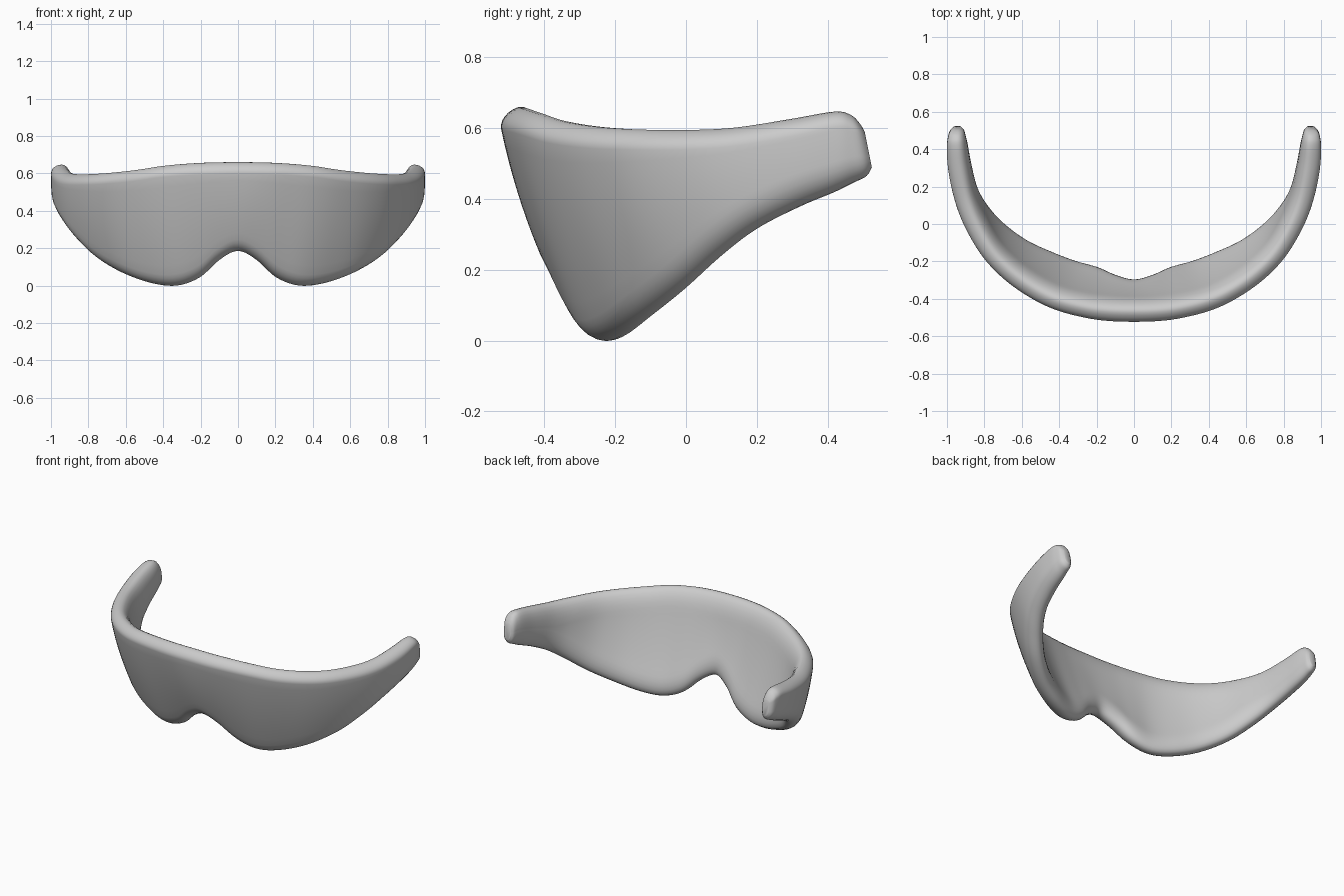
import bpy, bmesh
from math import sin, cos, pi
from mathutils import Vector

if "Cube" in bpy.data.objects:
    bpy.data.objects.remove(bpy.data.objects["Cube"])

# Half of the band: top centre, bottom centre, half thickness
half = [
    ((0, -.474, .66), (0, -.322, .188), .06),
    ((.13, -.471, .658), (.098, -.298, .14), .06),
    ((.25, -.456, .653), (.2, -.255, .048), .059),
    ((.40, -.417, .64), (.32, -.222, .003), .058),
    ((.53, -.355, .62), (.45, -.172, .015), .058),
    ((.66, -.262, .605), (.592, -.105, .065), .058),
    ((.765, -.15, .597), (.725, -.005, .145), .058),
    ((.85, .0, .595), (.822, .10, .24), .06),
    ((.90, .14, .602), (.88, .20, .316), .061),
    ((.932, .30, .627), (.915, .32, .378), .061),
    ((.942, .42, .647), (.932, .42, .42), .055),
    ((.944, .465, .638), (.938, .475, .447), .047),
    ((.943, .49, .615), (.94, .51, .465), .037),
    ((.942, .505, .59), (.941, .525, .49), .02),
]
half = [(Vector(t), Vector(b), r) for t, b, r in half]
flip = lambda v: Vector((-v.x, v.y, v.z))
stations = [(flip(t), flip(b), r) for t, b, r in half[:0:-1]] + half


def spline(p0, p1, p2, p3, t):
    return 0.5 * (2 * p1 + (p2 - p0) * t + (2 * p0 - 5 * p1 + 4 * p2 - p3) * t * t
                  + (3 * p1 - p0 - 3 * p2 + p3) * t ** 3)


# Smooth path through the stations
path, steps, n = [], 5, len(stations)
for i in range(n - 1):
    q = [stations[min(max(i + k, 0), n - 1)] for k in (-1, 0, 1, 2)]
    for j in range(steps):
        path.append([spline(*(s[c] for s in q), j / steps) for c in range(3)])
path.append(list(stations[-1]))


def side(h, r, reach_top, reach_bottom):
    """One face of the slab: (depth, offset) with a rounded top and bottom."""
    arc = [(1 - cos(i * pi / 12), r * sin(i * pi / 12)) for i in range(1, 7)]
    a, b = min(reach_top, h * .45), min(reach_bottom, h * .45)
    pts = [(a * d, w) for d, w in arc]
    pts += [(a + (h - a - b) * i / 10, r) for i in range(1, 10)]
    return pts + [(h - b * d, w) for d, w in reversed(arc)]


def section(k):
    """Rounded slab cross-section, slightly bowed outward."""
    top, bottom, r = path[k]
    a, b = path[max(k - 1, 0)], path[min(k + 1, len(path) - 1)]
    tangent = (b[0] + b[1] - a[0] - a[1]).normalized()
    down = bottom - top
    h = down.length
    normal = down.cross(tangent).normalized()
    if normal.dot(Vector((top.x, top.y - .3, 0))) < 0:
        normal.negate()
    outer = side(h, r, .75 * r, 1.4 * r)
    inner = side(h, r, 2.2 * r, 2 * r)
    loop = [(0, 0)] + outer + [(h, 0)] + [(d, -w) for d, w in reversed(inner)]
    pts = []
    for d, w in loop:
        s = d / h
        bow = .016 * 4 * s * (1 - s) * min(1, h / .5)
        pts.append(top + down * s + normal * (w + bow))
    return pts


# Wraparound visor shell
bm = bmesh.new()
rings = [[bm.verts.new(p) for p in section(k)] for k in range(len(path))]
for r0, r1 in zip(rings, rings[1:]):
    m = len(r0)
    for i in range(m):
        bm.faces.new((r0[i], r0[(i + 1) % m], r1[(i + 1) % m], r1[i]))
bm.faces.new(rings[0])
bm.faces.new(rings[-1])
bmesh.ops.recalc_face_normals(bm, faces=bm.faces)
mesh = bpy.data.meshes.new("visor_shell")
bm.to_mesh(mesh)
bm.free()
visor = bpy.data.objects.new("visor_shell", mesh)
bpy.context.collection.objects.link(visor)
for p in mesh.polygons:
    p.use_smooth = True
